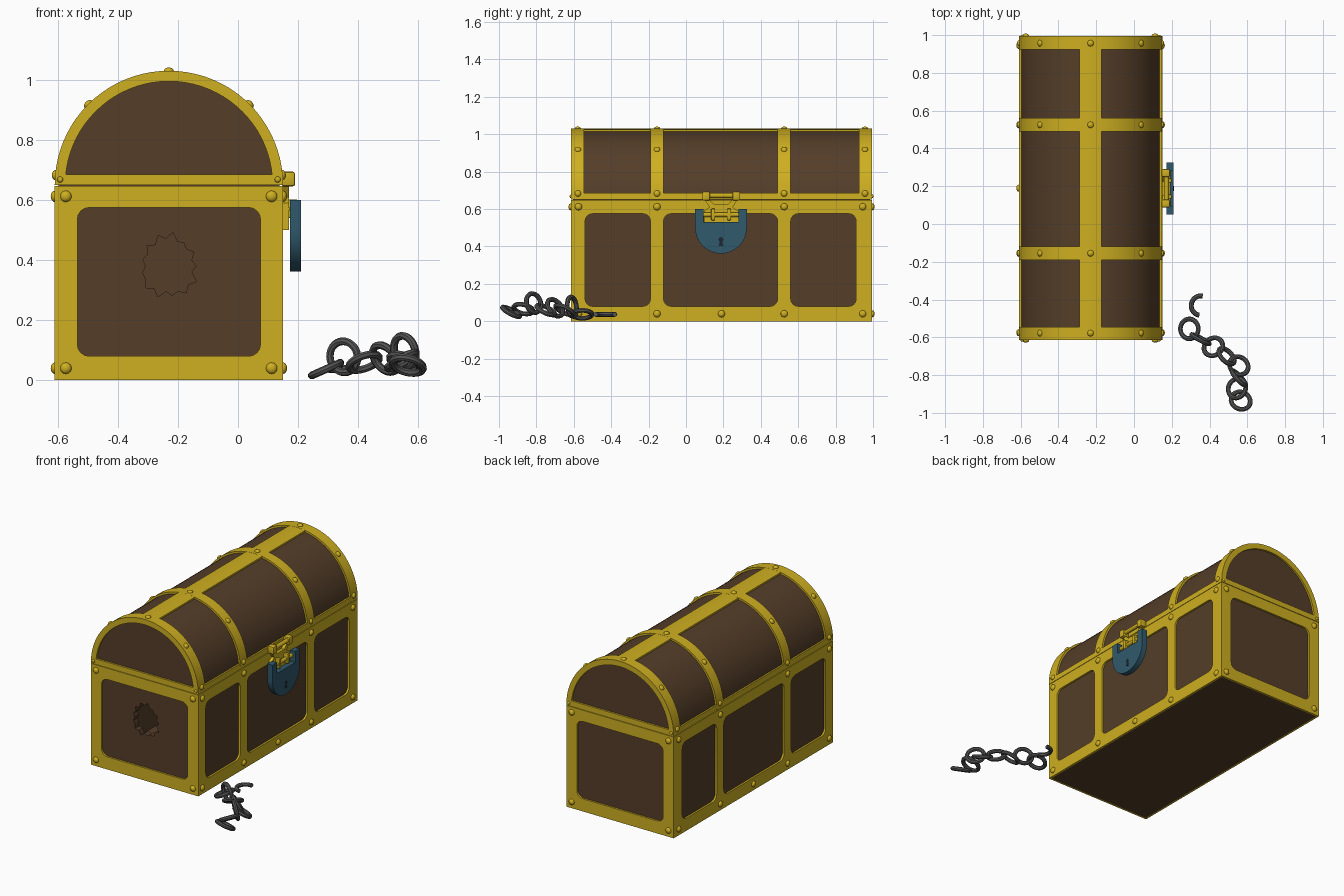
import bpy, bmesh, math, random
from mathutils import Vector, Matrix

if "Cube" in bpy.data.objects:
    bpy.data.objects.remove(bpy.data.objects["Cube"])

random.seed(4)


def material(name, rgb):
    m = bpy.data.materials.new(name)
    m.diffuse_color = (*rgb, 1)
    m.use_nodes = True
    m.node_tree.nodes["Principled BSDF"].inputs["Base Color"].default_value = m.diffuse_color
    return m


GOLD = material("gold", (0.62, 0.43, 0.015))
WOOD = material("wood", (0.09, 0.048, 0.022))
TEAL = material("blue_steel", (0.03, 0.10, 0.15))
IRON = material("iron", (0.09, 0.09, 0.09))
DARK = material("keyhole_black", (0.01, 0.02, 0.03))

X0, X1, Y0, Y1 = -0.61, 0.15, -0.615, 0.995    # chest outline
CX, CY, SPLIT, T = -0.23, 0.19, 0.65, 0.012    # centre, lid seam, metal thickness


def finish(name, bm, mat):
    bmesh.ops.recalc_face_normals(bm, faces=bm.faces)
    me = bpy.data.meshes.new(name)
    bm.to_mesh(me)
    bm.free()
    me.materials.append(mat)
    ob = bpy.data.objects.new(name, me)
    bpy.context.collection.objects.link(ob)
    return ob


def plate(name, loops, axis, a, b, mat):
    """Outline (plus hole loops) extruded along an axis from a to b."""
    bm = bmesh.new()

    def place(p, d):
        return (d, p[0], p[1]) if axis == "x" else (p[0], d, p[1])
    rings = []
    for d in (a, b):
        side, edges = [], []
        for lp in loops:
            vs = [bm.verts.new(place(p, d)) for p in lp]
            edges += [bm.edges.new((vs[i - 1], vs[i])) for i in range(len(vs))]
            side.append(vs)
        bmesh.ops.triangle_fill(bm, edges=edges, use_beauty=True)
        rings.append(side)
    for lo, hi in zip(*rings):
        for i in range(len(lo)):
            bm.faces.new((lo[i - 1], lo[i], hi[i], hi[i - 1]))
    return finish(name, bm, mat)


def arc(cx, cy, r, a0, a1, n):
    return [(cx + r * math.cos(math.radians(a0 + (a1 - a0) * i / n)),
             cy + r * math.sin(math.radians(a0 + (a1 - a0) * i / n))) for i in range(n + 1)]


def rect(u0, u1, v0, v1, r=0):
    if not r:
        return [(u0, v0), (u1, v0), (u1, v1), (u0, v1)]
    return (arc(u1 - r, v1 - r, r, 0, 90, 4) + arc(u0 + r, v1 - r, r, 90, 180, 4)
            + arc(u0 + r, v0 + r, r, 180, 270, 4) + arc(u1 - r, v0 + r, r, 270, 360, 4))


def shell(r0, r1, a0, a1, n):
    return arc(CX, SPLIT, r1, a0, a1, n) + arc(CX, SPLIT, r0, a1, a0, n)


def box(name, x, y, z, mat, bevel=0):
    bm = bmesh.new()
    size = Matrix.Diagonal((x[1] - x[0], y[1] - y[0], z[1] - z[0], 1))
    mid = Matrix.Translation((sum(x) / 2, sum(y) / 2, sum(z) / 2))
    bmesh.ops.create_cube(bm, size=1, matrix=mid @ size)
    if bevel:
        bmesh.ops.bevel(bm, geom=bm.edges[:], offset=bevel, segments=2, profile=0.5, affect="EDGES")
    return finish(name, bm, mat)


def rod(name, x, z, y0, y1, r, mat):
    bm = bmesh.new()
    m = Matrix.Translation((x, (y0 + y1) / 2, z)) @ Matrix.Rotation(math.pi / 2, 4, "X")
    bmesh.ops.create_cone(bm, cap_ends=True, segments=16, radius1=r, radius2=r, depth=y1 - y0, matrix=m)
    return finish(name, bm, mat)


def studs(name, items, r):
    bm = bmesh.new()
    for pos, nrm in items:
        rot = Vector(nrm).to_track_quat("Z", "Y").to_matrix().to_4x4()
        m = Matrix.Translation(pos) @ rot @ Matrix.Diagonal((1, 1, 0.7, 1))
        bmesh.ops.create_uvsphere(bm, u_segments=14, v_segments=8, radius=r, matrix=m)
    return finish(name, bm, GOLD)


# Hollow wooden body, with a jagged hole broken through the front wall
WX, WY, W = (X0 + T, X1 - T), (Y0 + T, Y1 - T), 0.04
hole = []
for i in range(26):
    t = 2 * math.pi * i / 26
    k = random.uniform(0.8, 0.92) if i % 2 else random.uniform(0.9, 1.12)
    hole.append((CX + 0.095 * k * math.cos(t), 0.38 + 0.102 * k * math.sin(t)))
plate("front_wall", [rect(*WX, 0, SPLIT), hole], "y", WY[0], WY[0] + W, WOOD)
box("back_wall", WX, (WY[1] - W, WY[1]), (0, SPLIT), WOOD)
box("left_wall", (WX[0], WX[0] + W), (WY[0] + W, WY[1] - W), (0, SPLIT), WOOD)
box("right_wall", (WX[1] - W, WX[1]), (WY[0] + W, WY[1] - W), (0, SPLIT), WOOD)
box("floor", (WX[0] + W, WX[1] - W), (WY[0] + W, WY[1] - W), (0, W), WOOD)

# Metal frames around the body panels
end_frame = [rect(X0, X1, 0, SPLIT - 0.003), rect(-0.535, 0.075, 0.08, 0.575, 0.04)]
plate("front_frame", end_frame, "y", Y0, Y0 + T, GOLD)
plate("back_frame", end_frame, "y", Y1 - T, Y1, GOLD)
side_frame = [rect(*WY, 0, SPLIT - 0.003)] + [
    rect(a, b, 0.08, 0.575, 0.04) for a, b in ((-0.54, -0.19), (-0.12, 0.49), (0.56, 0.91))]
plate("right_frame", side_frame, "x", X1 - T, X1, GOLD)
plate("left_frame", side_frame, "x", X0, X0 + T, GOLD)

# Barrel lid: wood core, arched bands, ridge strip and lower rim
plate("lid_wood", [arc(CX, SPLIT, 0.38 - T, 0, 180, 40)], "y", *WY, WOOD)
ends = {"front": (Y0, -0.545), "back": (0.925, Y1)}
for tag, (a, b) in ends.items():
    plate(tag + "_lid_arch", [shell(0.345, 0.38, 0, 180, 40)], "y", a, b, GOLD)
for tag, a in (("front", -0.19), ("back", 0.49)):
    plate(tag + "_middle_band", [shell(0.36, 0.38, 0, 180, 40)], "y", a, a + 0.07, GOLD)
strip_y = (-0.545, 0.925)
plate("lid_ridge_strip", [shell(0.36, 0.3795, 81.3, 98.7, 6)], "y", *strip_y, GOLD)
plate("lid_right_rim", [shell(0.36, 0.3795, 0, 5.3, 2)], "y", *strip_y, GOLD)
plate("lid_left_rim", [shell(0.36, 0.3795, 174.7, 180, 2)], "y", *strip_y, GOLD)
for tag, a in (("front", Y0), ("back", Y1 - T)):
    box(tag + "_lid_rim", (X0 + 0.001, X1 - 0.001), (a, a + T), (SPLIT, 0.685), GOLD)

# Studs on the bands and frames
band_y = (-0.578, -0.155, 0.525, 0.957)
lid = []
for y in band_y:
    for deg in (5, 45, 90, 135, 175):
        c, s = math.cos(math.radians(deg)), math.sin(math.radians(deg))
        lid.append(((CX + 0.379 * c, y, SPLIT + 0.379 * s), (c, 0, s)))
studs("lid_studs", lid, 0.017)
side = [((x, y, z), (x - CX, 0, 0)) for x in (X0, X1) for y in (-0.575, -0.155, 0.525, 0.945)
        for z in (0.04, 0.612)]
side += [((x, CY, 0.04), (x - CX, 0, 0)) for x in (X0, X1)]
side += [((x, y, z), (0, y - CY, 0)) for y in (Y0, Y1) for x in (-0.573, 0.112) for z in (0.04, 0.612)]
studs("body_studs", side, 0.019)
studs("lid_end_studs", [((x, y, 0.668), (0, y - CY, 0)) for y in (Y0, Y1) for x in (-0.592, 0.132)], 0.01)

# Hasp: upper hinge, swinging plate and lower knuckles
for tag, y in (("front", 0.087), ("back", 0.248)):
    box(tag + "_hinge_block", (0.145, 0.19), (y, y + 0.042), (0.645, 0.694), GOLD, 0.008)
rod("hinge_pin", 0.172, 0.672, 0.12, 0.26, 0.013, GOLD)
plate("hasp_plate", [[(0.10, 0.65), (0.125, 0.61), (0.095, 0.59), (0.095, 0.50), (0.28, 0.50),
                      (0.28, 0.59), (0.25, 0.61), (0.275, 0.65), (0.25, 0.65), (0.225, 0.625),
                      (0.15, 0.625), (0.125, 0.65)]], "x", 0.148, 0.17, GOLD)
rod("lower_pin", 0.182, 0.57, 0.09, 0.285, 0.012, GOLD)
for tag, y in (("front", 0.145), ("back", 0.23)):
    box(tag + "_knuckle", (0.165, 0.199), (y - 0.011, y + 0.011), (0.54, 0.602), GOLD, 0.005)

# Padlock with a notched top and a keyhole
body = arc(0.187, 0.50, 0.138, 180, 360, 24) + [
    (0.325, 0.60), (0.28, 0.60), (0.28, 0.53), (0.094, 0.53), (0.094, 0.60), (0.049, 0.60)]
plate("padlock", [body], "x", 0.173, 0.209, TEAL)
key = arc(0.187, 0.437, 0.013, -60, 240, 12) + [(0.174, 0.402), (0.20, 0.402)]
plate("keyhole", [key], "x", 0.205, 0.2105, DARK)


# Broken chain: rings swept from an octagonal section
def link(name, pos, nrm, a0=0, a1=360, R=0.052, r=0.013, n=28, k=8):
    closed = a1 - a0 == 360
    m = Matrix.Translation(pos) @ Vector(nrm).to_track_quat("Z", "Y").to_matrix().to_4x4()
    bm = bmesh.new()
    rows = []
    for i in range(n if closed else n + 1):
        t = math.radians(a0 + (a1 - a0) * i / n)
        row = []
        for j in range(k):
            q = 2 * math.pi * j / k
            d = R + r * math.cos(q)
            row.append(bm.verts.new(m @ Vector((d * math.cos(t), d * math.sin(t), r * math.sin(q)))))
        rows.append(row)
    for i in range(0 if closed else 1, len(rows)):
        for j in range(k):
            bm.faces.new((rows[i - 1][j - 1], rows[i - 1][j], rows[i][j], rows[i][j - 1]))
    if not closed:
        bm.faces.new(rows[0])
        bm.faces.new(rows[-1])
    finish(name, bm, IRON)


# vertical quarter-open link: axis-aligned matrix keeps the gap on the left
link("broken_link", (0.355, -0.432, 0.037), (0, 0, 1), -100, 80, n=16)
chain = [((0.293, -0.555, 0.037), (-0.4, 0, 0.9)), ((0.352, -0.61, 0.078), (0.45, 0.85, 0.1)),
         ((0.42, -0.65, 0.06), (-0.3, 0.4, 0.85)), ((0.49, -0.70, 0.072), (0.6, 0.6, 0.5)),
         ((0.555, -0.75, 0.06), (0.3, 0.4, 0.85)), ((0.555, -0.815, 0.097), (0.7, 0.65, 0.2)),
         ((0.545, -0.87, 0.065), (-0.45, 0.2, 0.85)), ((0.565, -0.935, 0.05), (0.2, 0.45, 0.85))]
for i, (pos, nrm) in enumerate(chain):
    link(f"chain_link_{i + 1}", pos, nrm)

# Smooth curved surfaces, keep hard edges
bpy.ops.object.select_all(action="SELECT")
bpy.context.view_layer.objects.active = bpy.data.objects["padlock"]
bpy.ops.object.shade_smooth_by_angle(angle=math.radians(35))
